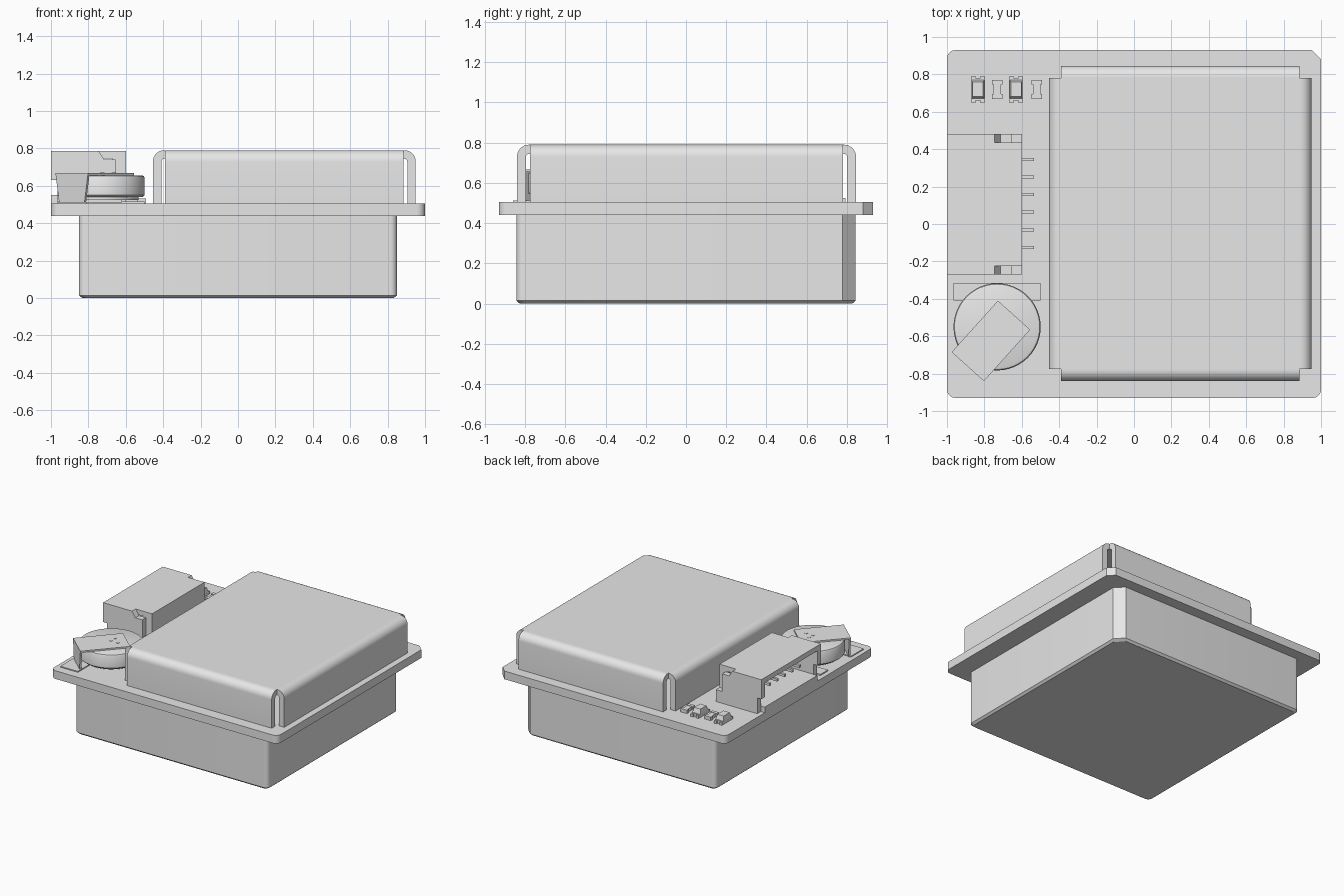
import bpy, bmesh, math
from mathutils import Vector, Matrix

cube = bpy.data.objects.get("Cube")
if cube:
    bpy.data.objects.remove(cube, do_unlink=True)

grey = bpy.data.materials.new("plain grey")
grey.use_nodes = True
grey.diffuse_color = (0.8, 0.8, 0.8, 1)
grey.node_tree.nodes["Principled BSDF"].inputs["Base Color"].default_value = (0.8, 0.8, 0.8, 1)

BOARD = 0.505   # top of the circuit board


def loft(name, loops, matrix=None):
    """Skin equal-length closed loops and cap both ends."""
    bm = bmesh.new()
    rings = [[bm.verts.new(p) for p in loop] for loop in loops]
    n = len(rings[0])
    for a, b in zip(rings, rings[1:]):
        for i in range(n):
            j = (i + 1) % n
            bm.faces.new((a[i], a[j], b[j], b[i]))
    bm.faces.new(rings[0][::-1])
    bm.faces.new(rings[-1])
    bmesh.ops.recalc_face_normals(bm, faces=bm.faces[:])
    mesh = bpy.data.meshes.new(name)
    bm.to_mesh(mesh)
    bm.free()
    if matrix:
        mesh.transform(matrix)
    mesh.materials.append(grey)
    mesh.shade_smooth()
    mesh.set_sharp_from_angle(angle=math.radians(30))
    obj = bpy.data.objects.new(name, mesh)
    bpy.context.collection.objects.link(obj)
    return obj


def prism(name, pts, lo, hi, axis="z", matrix=None):
    """Extrude a flat outline along one axis."""
    place = {"x": lambda p, d: (d, p[0], p[1]),
             "y": lambda p, d: (p[0], d, p[1]),
             "z": lambda p, d: (p[0], p[1], d)}[axis]
    return loft(name, [[place(p, d) for p in pts] for d in (lo, hi)], matrix)


def box(name, x0, x1, y0, y1, z0, z1, matrix=None):
    return prism(name, [(x0, y0), (x1, y0), (x1, y1), (x0, y1)], z0, z1, "z", matrix)


def arc(cx, cy, r, a0, a1, n=6):
    return [(cx + r * math.cos(math.radians(a0 + (a1 - a0) * i / n)),
             cy + r * math.sin(math.radians(a0 + (a1 - a0) * i / n))) for i in range(n + 1)]


def keyed_outline(w, d, r, c):
    """Rounded rectangle whose back left corner is chamfered."""
    return (arc(r - w, r - d, r, 180, 270) + arc(w - r, r - d, r, 270, 360)
            + [(w, d - c), (w - c, d)] + arc(r - w, d - r, r, 90, 180))


# Antenna block with a slim bevel round its underside, and circuit board
loft("antenna_block", [[(x * s, y * s, z) for x, y in keyed_outline(0.85, 0.843, 0.035, 0.065)]
                       for s, z in ((0.98, 0), (1, 0.015), (1, 0.44))])
prism("circuit_board", keyed_outline(1, 0.93, 0.045, 0.05), 0.44, BOARD)

# Folded shield can: top panel and four bent flaps with open corners
TOP, T, R = 0.79, 0.045, 0.06
X0, X1, Y0, Y1 = -0.455, 0.95, -0.84, 0.845
GAP = 0.065


def flap(name, edge, inward, lo, hi, axis):
    outer = arc(R, TOP - R, R, 180, 90, 8)
    inner = arc(R, TOP - R, R - T, 90, 180, 4)
    pts = [(0, BOARD)] + outer + [(GAP, TOP), (GAP, TOP - T)] + inner + [(T, BOARD)]
    prism(name, [(edge + inward * u, z) for u, z in pts], lo, hi, axis)


flap("shield_flap_right", X0, 1, Y0 + GAP, Y1 - GAP, "y")
flap("shield_flap_left", X1, -1, Y0 + GAP, Y1 - GAP, "y")
flap("shield_flap_front", Y0, 1, X0 + GAP, X1 - GAP, "x")
flap("shield_flap_back", Y1, -1, X0 + GAP, X1 - GAP, "x")
box("shield_top", X0 + GAP, X1 - GAP, Y0 + GAP, Y1 - GAP, TOP - T, TOP)

# Cable socket: C-shaped shell open to the side, with stepped end walls
shell = [(-1, BOARD), (-0.6, BOARD), (-0.6, 0.785), (-1, 0.785),
         (-1, 0.745), (-0.67, 0.745), (-0.67, 0.55), (-1, 0.55)]
prism("socket_shell", shell, -0.225, 0.435, "y")
end = [(-0.965, BOARD), (-0.6, BOARD), (-0.6, 0.6), (-0.655, 0.6), (-0.655, 0.74),
       (-0.715, 0.74), (-0.745, 0.785), (-1, 0.785), (-1, 0.63), (-0.965, 0.63)]
prism("socket_end_front", end, -0.27, -0.225, "y")
prism("socket_end_back", end, 0.435, 0.48, "y")
for i in range(6):
    y = -0.125 + i * 0.094
    box(f"socket_lead_{i + 1}", -0.6, -0.535, y - 0.008, y + 0.008, BOARD, 0.53)
    box(f"socket_pin_{i + 1}", -0.92, -0.67, y - 0.01, y + 0.01, 0.63, 0.65)

# Coin cell with rounded rims
CX, CY = -0.732, -0.55
rims = [(0.2, 0.525), (0.2, 0.54), (0.222, 0.54), (0.233, 0.55),
        (0.233, 0.643), (0.228, 0.652), (0.218, 0.656)]
loft("coin_cell", [[(x, y, z) for x, y in arc(CX, CY, r, 0, 352.5, 47)] for r, z in rims])

# Cell contacts: lower plate, solder pad, slanted top tab with folded leg and dimples
box("cell_lower_contact", -0.965, -0.5, -0.41, -0.315, BOARD, 0.515)
box("cell_lower_tongue", -0.84, -0.62, -0.6, -0.4, 0.51, 0.528)
box("cell_solder_pad", -0.965, -0.81, -0.86, -0.7, BOARD, 0.513)
turn = Matrix.Translation((-0.765, -0.625, 0)) @ Matrix.Rotation(math.radians(48), 4, "Z")
box("cell_top_tab", -0.185, 0.185, -0.116, 0.116, 0.655, 0.668, turn)
leg = [(-0.116, 0.66), (0.116, 0.66), (0.09, BOARD), (-0.09, BOARD)]
prism("cell_tab_leg", leg, -0.185, -0.172, "x", turn)
for i, (x, y) in enumerate([(-0.725, -0.515), (-0.725, -0.565), (-0.665, -0.565)]):
    prism(f"tab_dimple_{i + 1}", arc(x, y, 0.012, 0, 330, 11), 0.66, 0.671)

# Row of small chips: two lamps and two resistors
for i, x in enumerate((-0.835, -0.63)):
    box(f"lamp_base_{i + 1}", x - 0.035, x + 0.035, 0.66, 0.78, BOARD, 0.53)
    loft(f"lamp_lens_{i + 1}", [[(x + a * w, 0.72 + b * d, z) for a, b in
                                 ((-1, -1), (1, -1), (1, 1), (-1, 1))]
                                for w, d, z in ((0.035, 0.05, 0.53), (0.028, 0.038, 0.565))])
    for side in (-1, 1):
        for foot in (-1, 1):
            cx, cy = x + foot * 0.024, 0.72 + side * 0.063
            box("lamp_foot", cx - 0.011, cx + 0.011, cy - 0.009, cy + 0.009, BOARD, 0.525)
for i, x in enumerate((-0.73, -0.52)):
    box(f"resistor_body_{i + 1}", x - 0.02, x + 0.02, 0.685, 0.755, BOARD, 0.53)
    for y in (0.682, 0.758):
        box(f"resistor_end_{i + 1}", x - 0.028, x + 0.028, y - 0.013, y + 0.013, BOARD, 0.533)
